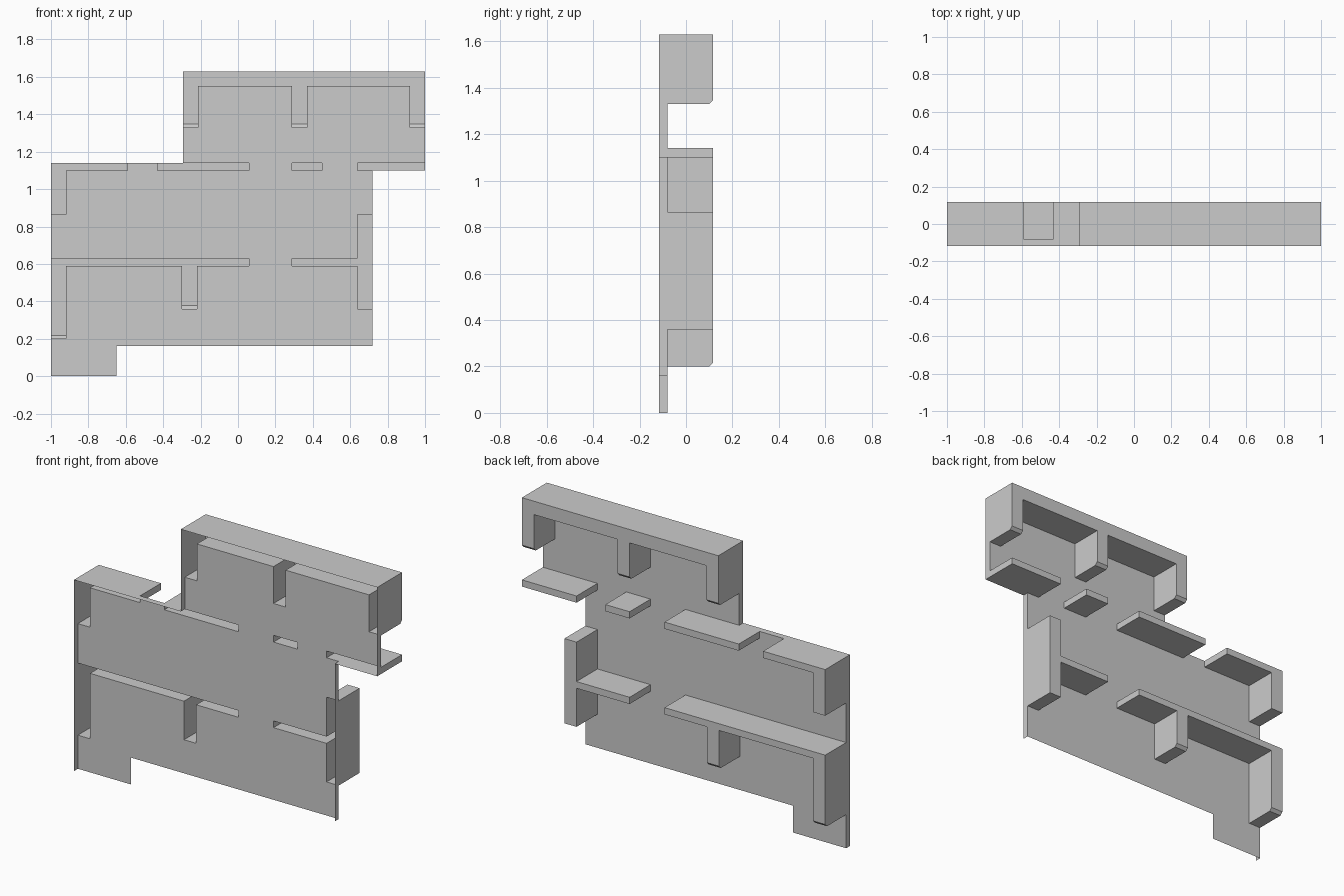
import bpy, bmesh

if "Cube" in bpy.data.objects:
    bpy.data.objects.remove(bpy.data.objects["Cube"])

FRONT, PANEL, BACK = -0.117, -0.08, 0.117


def make_object(name, bm):
    mesh = bpy.data.meshes.new(name)
    bm.to_mesh(mesh)
    bm.free()
    obj = bpy.data.objects.new(name, mesh)
    bpy.context.collection.objects.link(obj)


def inside(x, z, poly):
    hit = False
    for (x1, z1), (x2, z2) in zip(poly, poly[1:] + poly[:1]):
        if (z1 > z) != (z2 > z) and x < x1 + (z - z1) * (x2 - x1) / (z2 - z1):
            hit = not hit
    return hit


def walls(bm, pts, y1, y2, closed):
    a = [bm.verts.new((x, y1, z)) for x, z in pts]
    b = [bm.verts.new((x, y2, z)) for x, z in pts]
    n = len(pts)
    for i in range(n if closed else n - 1):
        j = (i + 1) % n
        bm.faces.new((a[i], a[j], b[j], b[i]))
    return b


def box(x1, x2, z1, z2):
    return [(x1, z1), (x1, z2), (x2, z2), (x2, z1)]


# Hollow ledges and posts, open at the front; outlines run clockwise
ledges = {
    "roof_frame": [(-.295, 1.33), (-.295, 1.63), (1, 1.63), (1, 1.33), (.92, 1.33),
                   (.92, 1.55), (.37, 1.55), (.37, 1.33), (.29, 1.33), (.29, 1.55),
                   (-.215, 1.55), (-.215, 1.33)],
    "upper_ledge_left": [(-1, .865), (-1, 1.14), (-.59, 1.14), (-.59, 1.1),
                         (-.92, 1.1), (-.92, .865)],
    "upper_ledge_middle": box(-.43, .06, 1.1, 1.14),
    "upper_ledge_small": box(.29, .45, 1.1, 1.14),
    "upper_ledge_right": box(.64, 1, 1.1, 1.14),
    "lower_ledge_left": [(-1, .2), (-1, .63), (.06, .63), (.06, .59), (-.22, .59),
                         (-.22, .36), (-.3, .36), (-.3, .59), (-.92, .59), (-.92, .2)],
    "lower_ledge_right": [(.29, .59), (.29, .63), (.64, .63), (.64, .865), (.72, .865),
                          (.72, .36), (.64, .36), (.64, .59)],
}
# Heights of the free post ends that carry a chamfer
chamfered = {"roof_frame": (1.33,), "lower_ledge_left": (.2, .36)}

for name, pts in ledges.items():
    bm = bmesh.new()
    bm.faces.new(walls(bm, pts, PANEL, BACK, True))
    ends = [e for e in bm.edges
            if all(v.co.y > .1 for v in e.verts)
            and any(all(abs(v.co.z - h) < 1e-4 for v in e.verts)
                    for h in chamfered.get(name, ()))]
    if ends:
        bmesh.ops.bevel(bm, geom=ends, offset=.017, segments=1, affect='EDGES')
    bmesh.ops.recalc_face_normals(bm, faces=bm.faces)
    make_object(name, bm)

# Wall panel with openings where the hollow ledges join it
rim = [(-1, 0), (-1, 1.14), (-.295, 1.14), (-.295, 1.63), (1, 1.63), (1, 1.1),
       (.72, 1.1), (.72, .16)]
outline = rim + [(-.65, .16), (-.65, 0)]
everything = outline + [p for pts in ledges.values() for p in pts]
xs = sorted({p[0] for p in everything})
zs = sorted({p[1] for p in everything})
bm = bmesh.new()
for x1, x2 in zip(xs, xs[1:]):
    for z1, z2 in zip(zs, zs[1:]):
        cx, cz = (x1 + x2) / 2, (z1 + z2) / 2
        if inside(cx, cz, outline) and not any(inside(cx, cz, p) for p in ledges.values()):
            bm.faces.new([bm.verts.new((x, PANEL, z)) for x, z in box(x1, x2, z1, z2)])
bmesh.ops.remove_doubles(bm, verts=bm.verts, dist=1e-5)
make_object("wall_panel", bm)

# Shallow rim around the panel, open along the bottom
bm = bmesh.new()
walls(bm, rim, FRONT, PANEL, False)
make_object("panel_rim", bm)
